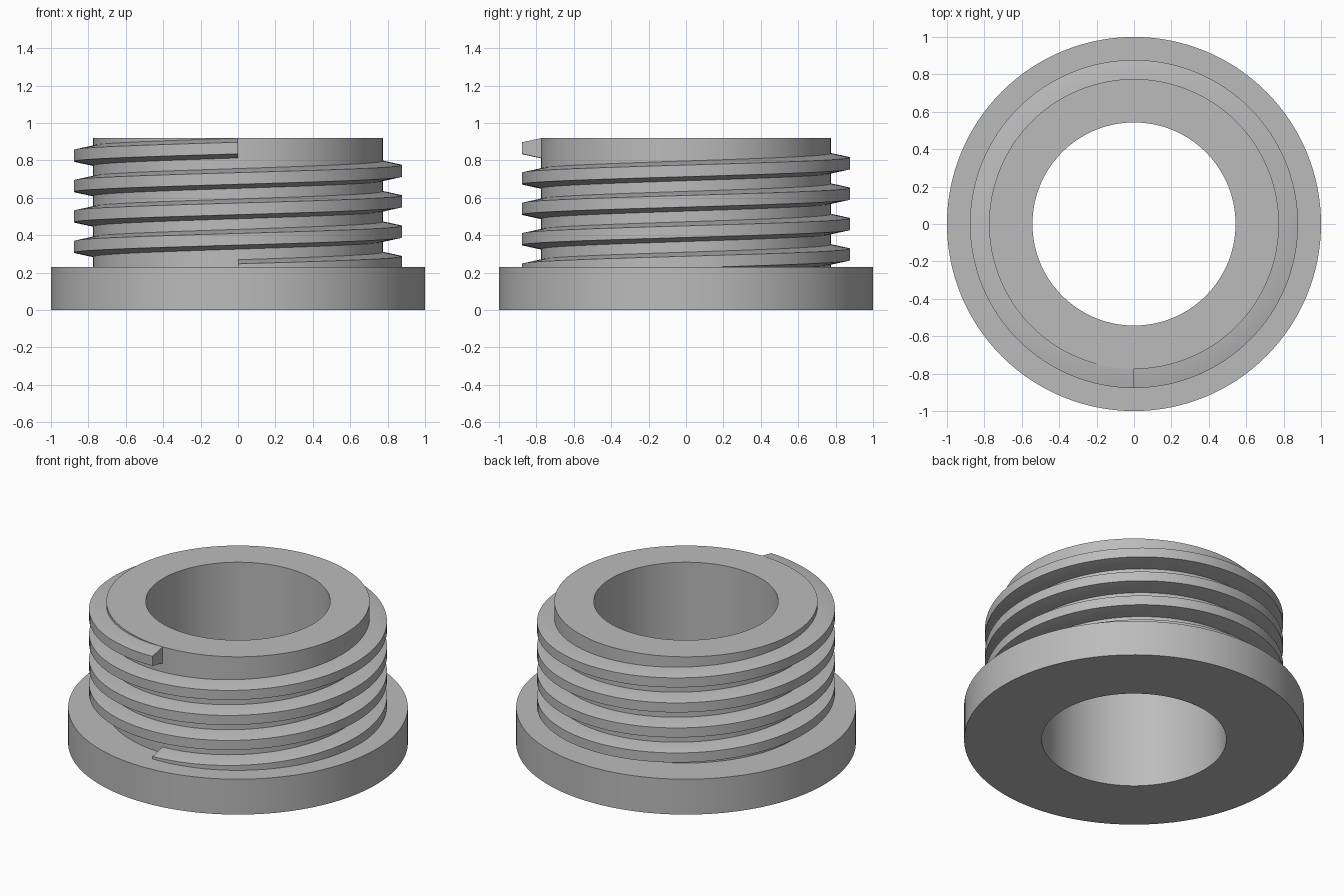
import bpy
import bmesh
import math

cube = bpy.data.objects.get("Cube")
if cube:
    bpy.data.objects.remove(cube, do_unlink=True)

SEGMENTS = 128

grey = bpy.data.materials.new("plain grey")
grey.use_nodes = True
colour = (0.5, 0.5, 0.5, 1)
grey.diffuse_color = colour
grey.node_tree.nodes["Principled BSDF"].inputs["Base Color"].default_value = colour


def sweep(name, profile, turns=1, pitch=0):
    """Carry a closed (radius, height) profile round z, starting at the front."""
    bm = bmesh.new()
    closed = pitch == 0
    steps = SEGMENTS * turns
    rings = []
    for i in range(steps if closed else steps + 1):
        a = 2 * math.pi * i / SEGMENTS - math.pi / 2
        rise = pitch * i / SEGMENTS
        rings.append([bm.verts.new((r * math.cos(a), r * math.sin(a), z + rise))
                      for r, z in profile])
    n = len(profile)
    for i in range(steps):
        here, there = rings[i], rings[(i + 1) % len(rings)]
        for j in range(n):
            k = (j + 1) % n
            bm.faces.new((here[j], there[j], there[k], here[k]))
    if not closed:
        bm.faces.new(rings[0])
        bm.faces.new(rings[-1])
    bmesh.ops.recalc_face_normals(bm, faces=bm.faces)
    mesh = bpy.data.meshes.new(name)
    bm.to_mesh(mesh)
    bm.free()
    mesh.materials.append(grey)
    obj = bpy.data.objects.new(name, mesh)
    bpy.context.collection.objects.link(obj)
    bpy.ops.object.select_all(action="DESELECT")
    obj.select_set(True)
    bpy.context.view_layer.objects.active = obj
    bpy.ops.object.shade_smooth_by_angle(angle=math.radians(25))
    return obj


# Flange and neck with a straight bore
bore, neck, flange = 0.543, 0.775, 1.0
flange_top, top = 0.23, 0.92
sweep("flanged_bushing", [(bore, 0), (flange, 0), (flange, flange_top),
                          (neck, flange_top), (neck, top), (bore, top)])

# Raised helical thread, its root sunk into the neck and its start into the flange
root_half, crest_half = 0.053, 0.031
crest, sunk, start, pitch = 0.877, 0.75, 0.216, 0.1625
sweep("helical_thread", [(sunk, start - root_half), (neck, start - root_half),
                         (crest, start - crest_half), (crest, start + crest_half),
                         (neck, start + root_half), (sunk, start + root_half)],
      turns=4, pitch=pitch)
